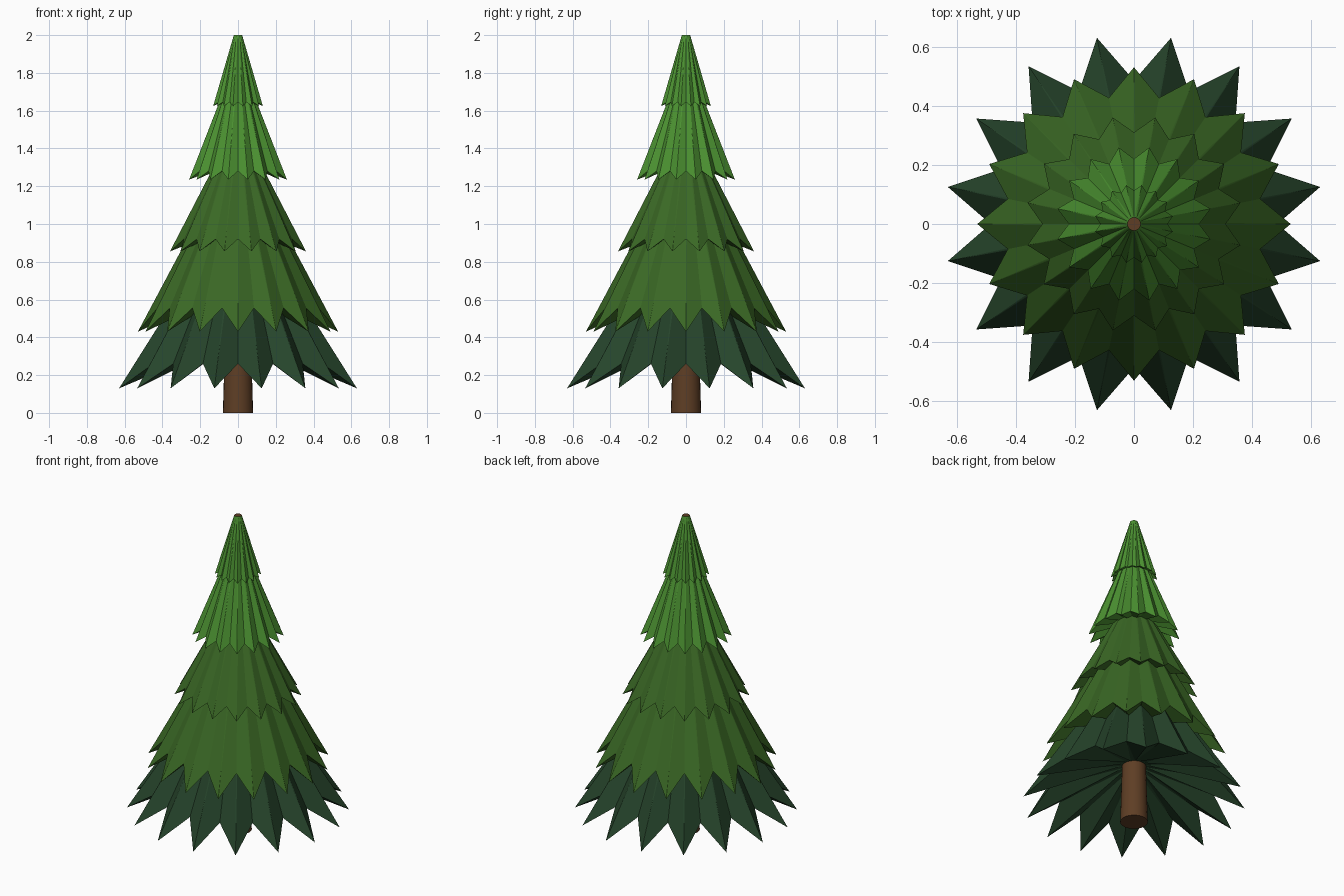
import bpy, bmesh, math

if "Cube" in bpy.data.objects:
    bpy.data.objects.remove(bpy.data.objects["Cube"])

POINTS = 16  # branch tips per tier


def material(name, rgb):
    m = bpy.data.materials.new(name)
    m.diffuse_color = (*rgb, 1)
    m.use_nodes = True
    m.node_tree.nodes["Principled BSDF"].inputs["Base Color"].default_value = m.diffuse_color
    return m


DARK = material("dark_green", (0.019, 0.058, 0.024))
MID = material("mid_green", (0.042, 0.138, 0.018))
LIGHT = material("light_green", (0.069, 0.280, 0.030))
BARK = material("bark_brown", (0.112, 0.048, 0.018))


def trunk_radius(z):
    return 0.08 - 0.058 * z / 2


def tier(name, mat, tip, valley, top_z, under_z, offset):
    """Pleated skirt: top ring -> zigzag rim -> inner ring around the trunk."""
    bm = bmesh.new()
    n = POINTS * 2
    step = 2 * math.pi / n

    def ring(profile):
        verts = []
        for i in range(n):
            r, z = profile(i)
            a = (i + offset) * step
            verts.append(bm.verts.new((r * math.cos(a), r * math.sin(a), z)))
        return verts

    top = ring(lambda i: (trunk_radius(top_z), top_z))
    rim = ring(lambda i: valley if i % 2 else tip)
    under = ring(lambda i: (trunk_radius(under_z) - 0.004, under_z))
    for upper, lower in ((top, rim), (rim, under)):
        for i in range(n):
            j = (i + 1) % n
            # split each pleat into triangles so that it stays flat
            if i % 2:
                bm.faces.new((upper[i], lower[i], lower[j]))
                bm.faces.new((upper[i], lower[j], upper[j]))
            else:
                bm.faces.new((upper[i], lower[i], upper[j]))
                bm.faces.new((upper[j], lower[i], lower[j]))
    bmesh.ops.recalc_face_normals(bm, faces=bm.faces)
    # the outer skirt must face outwards
    bm.faces.ensure_lookup_table()
    f = bm.faces[0]
    c = f.calc_center_median()
    if f.normal.x * c.x + f.normal.y * c.y < 0:
        bmesh.ops.reverse_faces(bm, faces=bm.faces)
    me = bpy.data.meshes.new(name)
    bm.to_mesh(me)
    bm.free()
    me.materials.append(mat)
    bpy.context.collection.objects.link(bpy.data.objects.new(name, me))


# Foliage tiers, bottom to top: tip (r, z), valley (r, z), top, underside, turn
tier("bottom_branches", DARK, (0.642, 0.13), (0.485, 0.26), 1.05, 0.37, 1)
tier("lower_branches", MID, (0.53, 0.43), (0.435, 0.555), 1.35, 0.64, 0)
tier("middle_branches", MID, (0.367, 0.855), (0.31, 0.92), 1.48, 0.98, 1)
tier("upper_branches", LIGHT, (0.264, 1.235), (0.22, 1.28), 1.83, 1.32, 1)
tier("top_branches", LIGHT, (0.134, 1.625), (0.114, 1.645), 2.0, 1.67, 1)

# Tapered trunk running up to the tip
bpy.ops.mesh.primitive_cone_add(vertices=24, radius1=0.08, radius2=0.022,
                                depth=2, location=(0, 0, 1))
trunk = bpy.context.object
trunk.name = "trunk"
trunk.data.materials.append(BARK)
bpy.ops.object.shade_smooth_by_angle()
